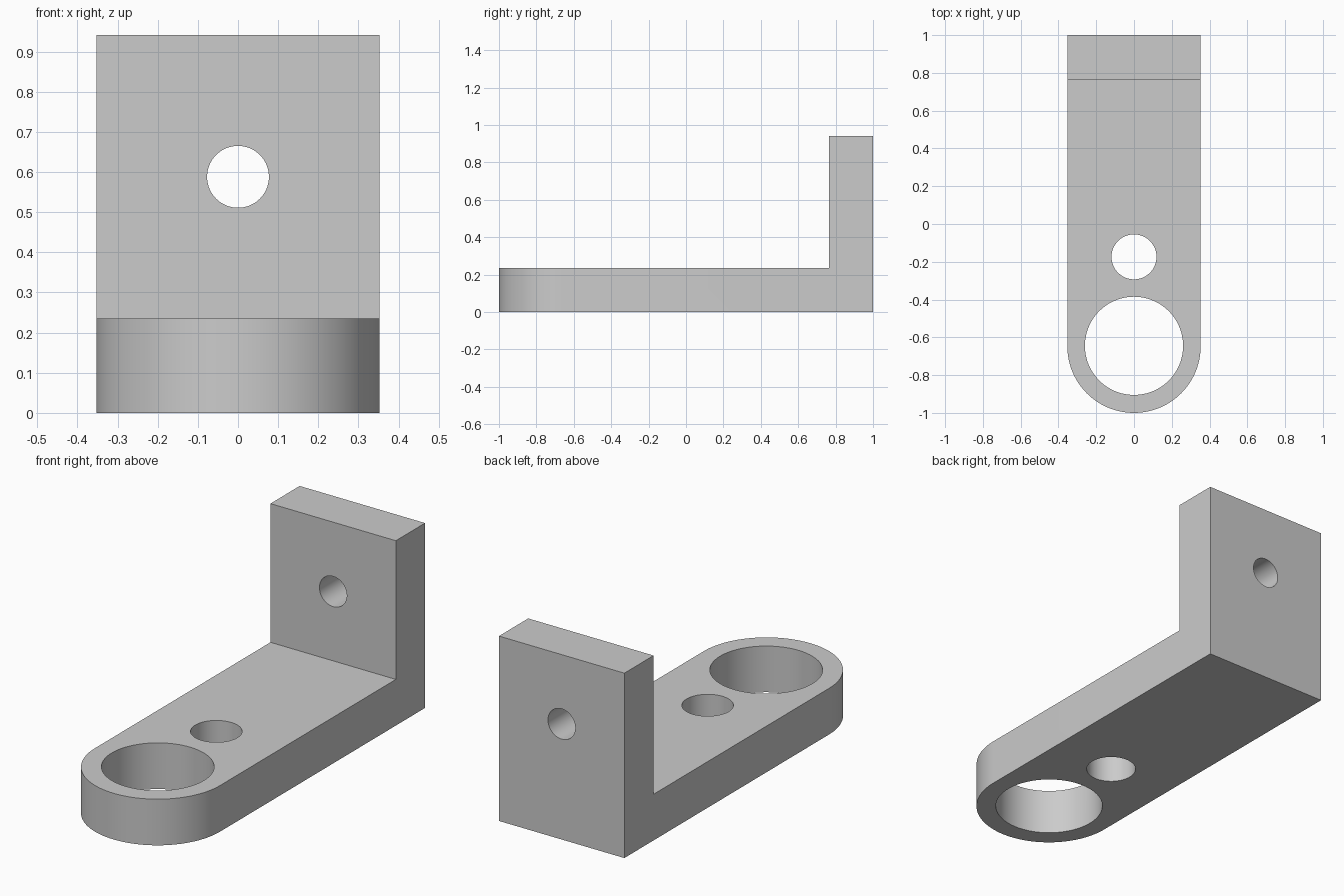
import bpy
import bmesh
from math import cos, sin, pi, radians
from mathutils import Matrix

HALF_W = 0.353       # half width and nose radius
THICK = 0.235        # plate and wall thickness
HEIGHT = 0.941
WALL_Y = 1 - THICK   # inner face of the upright wall
NOSE_Y = HALF_W - 1  # centre of the rounded nose

if "Cube" in bpy.data.objects:
    bpy.data.objects.remove(bpy.data.objects["Cube"], do_unlink=True)

grey = bpy.data.materials.new("plain grey")
grey.use_nodes = True
colour = (0.6, 0.6, 0.6, 1)
grey.diffuse_color = colour
shader = next(n for n in grey.node_tree.nodes if n.type == 'BSDF_PRINCIPLED')
shader.inputs["Base Color"].default_value = colour


def add_object(name, bm):
    bmesh.ops.recalc_face_normals(bm, faces=bm.faces)
    mesh = bpy.data.meshes.new(name)
    bm.to_mesh(mesh)
    bm.free()
    mesh.materials.append(grey)
    obj = bpy.data.objects.new(name, mesh)
    bpy.context.collection.objects.link(obj)
    return obj


def cylinder_cutter(name, radius, centre, axis='Z'):
    bm = bmesh.new()
    turn = Matrix.Rotation(pi / 2, 4, 'X') if axis == 'Y' else Matrix()
    bmesh.ops.create_cone(bm, cap_ends=True, segments=96, radius1=radius,
                          radius2=radius, depth=0.6,
                          matrix=Matrix.Translation(centre) @ turn)
    return add_object(name, bm)


def box_cutter(name, low, high):
    bm = bmesh.new()
    size = [b - a for a, b in zip(low, high)]
    middle = [(a + b) / 2 for a, b in zip(low, high)]
    bmesh.ops.create_cube(bm, size=1, matrix=Matrix.Translation(middle)
                          @ Matrix.Diagonal((*size, 1)))
    return add_object(name, bm)


# Bracket blank: round-nosed outline raised to the full height
steps = 64
outline = [(HALF_W, 1), (-HALF_W, 1)]
outline += [(-HALF_W * cos(pi * i / steps), NOSE_Y - HALF_W * sin(pi * i / steps))
            for i in range(steps + 1)]
bm = bmesh.new()
face = bm.faces.new([bm.verts.new((x, y, 0)) for x, y in outline])
raised = bmesh.ops.extrude_face_region(bm, geom=[face])["geom"]
bmesh.ops.translate(bm, vec=(0, 0, HEIGHT),
                    verts=[v for v in raised if isinstance(v, bmesh.types.BMVert)])
bracket = add_object("angle_bracket", bm)

# Space above the plate, then the three through holes
cutters = [
    box_cutter("upper_space_cutter", (-1, -2, THICK), (1, WALL_Y, 2)),
    cylinder_cutter("large_hole_cutter", 0.26, (0, NOSE_Y + 0.002, 0.1)),
    cylinder_cutter("small_hole_cutter", 0.119, (0, -0.174, 0.1)),
    cylinder_cutter("wall_hole_cutter", 0.077, (0, 0.88, 0.588), 'Y'),
]
for cutter in cutters:
    cutter.hide_render = True
    cut = bracket.modifiers.new(cutter.name, 'BOOLEAN')
    cut.operation = 'DIFFERENCE'
    cut.solver = 'EXACT'
    cut.object = cutter

# Bake the cuts and discard the cutters
bpy.context.view_layer.update()
graph = bpy.context.evaluated_depsgraph_get()
finished = bpy.data.meshes.new_from_object(bracket.evaluated_get(graph))
bracket.modifiers.clear()
bracket.data = finished
for cutter in cutters:
    bpy.data.objects.remove(cutter, do_unlink=True)

# Smooth curved walls, crisp edges
bpy.ops.object.select_all(action='DESELECT')
bracket.select_set(True)
bpy.context.view_layer.objects.active = bracket
bpy.ops.object.shade_smooth_by_angle(angle=radians(30))
